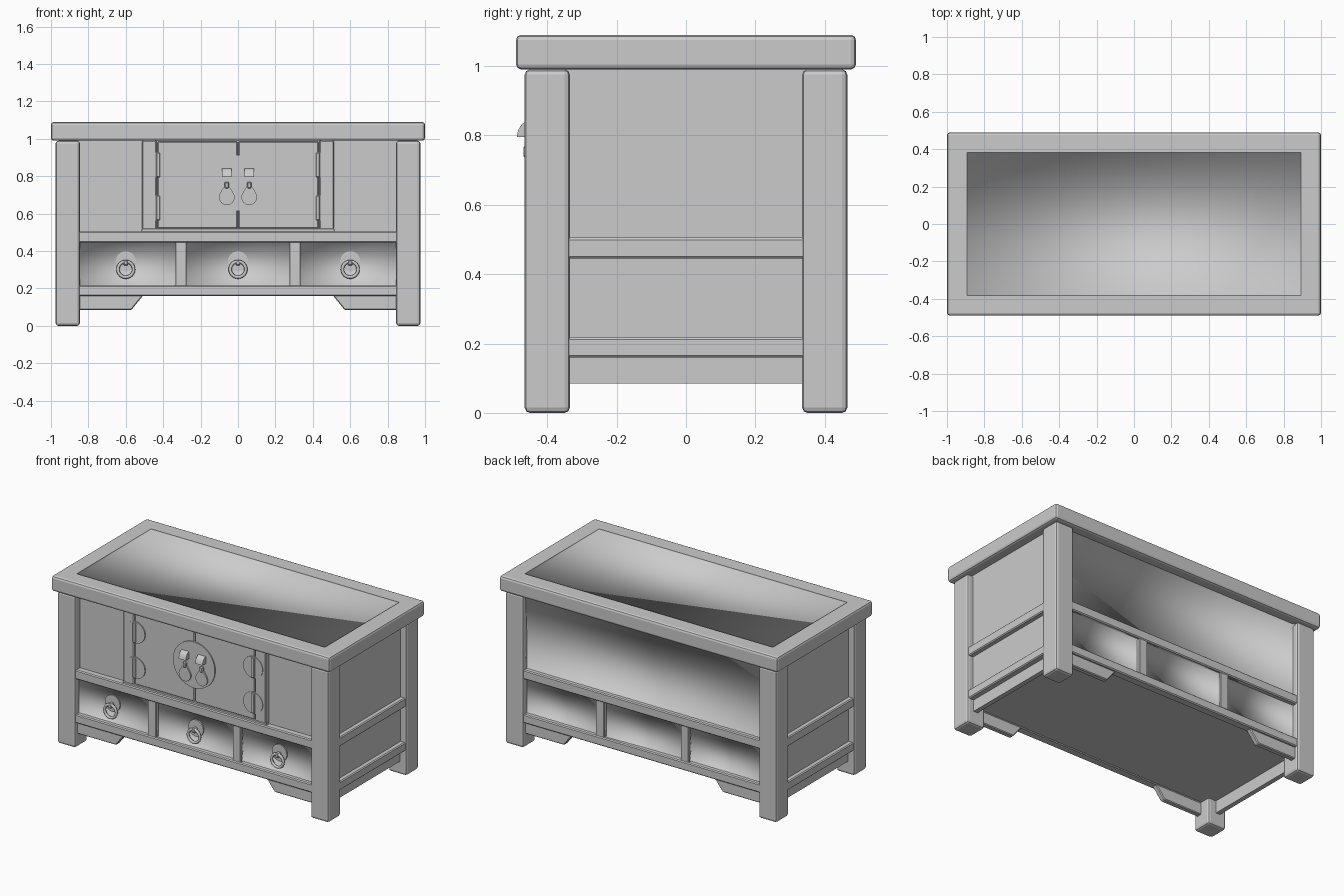
import bpy, bmesh, math
from mathutils import Matrix, Vector

if "Cube" in bpy.data.objects:
    bpy.data.objects.remove(bpy.data.objects["Cube"])

grey = bpy.data.materials.new("painted grey")
grey.diffuse_color = (0.6, 0.6, 0.6, 1)
grey.use_nodes = True
grey.node_tree.nodes["Principled BSDF"].inputs["Base Color"].default_value = grey.diffuse_color


def finish(bm, name, smooth=True):
    me = bpy.data.meshes.new(name)
    bmesh.ops.recalc_face_normals(bm, faces=bm.faces)
    bm.to_mesh(me)
    bm.free()
    me.materials.append(grey)
    ob = bpy.data.objects.new(name, me)
    bpy.context.collection.objects.link(ob)
    if smooth:
        bpy.ops.object.select_all(action='DESELECT')
        ob.select_set(True)
        bpy.context.view_layer.objects.active = ob
        bpy.ops.object.shade_smooth_by_angle(angle=math.radians(35))
    return ob


def box_bm(x, y, z):
    bm = bmesh.new()
    bmesh.ops.create_cube(bm, size=1)
    for v in bm.verts:
        v.co = [a + (b - a) * (c + 0.5) for (a, b), c in zip((x, y, z), v.co)]
    return bm


def box(name, x, y, z, bevel=0.0, seg=1):
    bm = box_bm(x, y, z)
    if bevel:
        bmesh.ops.bevel(bm, geom=bm.edges[:], offset=bevel, segments=seg,
                        profile=0.5, affect='EDGES')
    return finish(bm, name, False)


def soft_panel(name, sx, sz, y, depth):
    """Recessed panel in an XZ opening, its floor softly shaded into its walls."""
    bm = bmesh.new()
    s = 1 if y > 0 else -1
    rim = [bm.verts.new((x, y, z)) for x, z in
           ((sx[0], sz[0]), (sx[1], sz[0]), (sx[1], sz[1]), (sx[0], sz[1]))]
    low = [bm.verts.new(v.co - Vector((0, s * depth, 0))) for v in rim]
    bm.faces.new(low if s < 0 else low[::-1])
    for i in range(4):
        j = (i + 1) % 4
        q = [rim[i], rim[j], low[j], low[i]]
        bm.faces.new(q if s < 0 else q[::-1])
    for f in bm.faces:
        f.smooth = True
    me = bpy.data.meshes.new(name)
    bm.to_mesh(me)
    bm.free()
    me.materials.append(grey)
    ob = bpy.data.objects.new(name, me)
    bpy.context.collection.objects.link(ob)


def disc(name, x, z, r, y0, y1, sides=32):
    bm = bmesh.new()
    bmesh.ops.create_cone(bm, cap_ends=True, segments=sides, radius1=r, radius2=r,
                          depth=abs(y1 - y0))
    bmesh.ops.transform(bm, verts=bm.verts, matrix=Matrix.Translation((x, (y0 + y1) / 2, z))
                        @ Matrix.Rotation(math.pi / 2, 4, 'X'))
    return finish(bm, name)


def prism(name, pts, y0, y1, bevel=0.0):
    """Extrude an XZ outline along y."""
    bm = bmesh.new()
    f = bm.faces.new([bm.verts.new((x, y0, z)) for x, z in pts])
    ext = bmesh.ops.extrude_face_region(bm, geom=[f])
    for v in ext["geom"]:
        if isinstance(v, bmesh.types.BMVert):
            v.co.y = y1
    if bevel:
        bmesh.ops.bevel(bm, geom=bm.edges[:], offset=bevel, segments=1, affect='EDGES')
    return finish(bm, name, False)


def ring(name, x, y, z, r, t):
    bpy.ops.mesh.primitive_torus_add(location=(x, y, z), rotation=(math.pi / 2, 0, 0),
                                     major_radius=r, minor_radius=t,
                                     major_segments=24, minor_segments=8)
    ob = bpy.context.object
    ob.name = name
    ob.data.materials.append(grey)
    bpy.ops.object.shade_smooth()


# table top with a shallow, softly shaded recess
bm = box_bm((-1, 1), (-0.49, 0.49), (0.99, 1.09))
bmesh.ops.bevel(bm, geom=bm.edges[:], offset=0.015, segments=2, profile=0.5, affect='EDGES')
bm.normal_update()
face = max(bm.faces, key=lambda f: f.calc_center_median().z + f.calc_area())
bmesh.ops.inset_region(bm, faces=[face], thickness=0.132)
rim_edges = list(face.edges)
low = bmesh.ops.extrude_face_region(bm, geom=[face])["geom"]
for v in low:
    if isinstance(v, bmesh.types.BMVert):
        v.co.z -= 0.008
if face.is_valid:
    bm.faces.remove(face)
for f in bm.faces:
    if max(abs(v.co.x) for v in f.verts) < 0.9:
        f.smooth = True
for e in rim_edges:
    if e.is_valid:
        e.smooth = False
finish(bm, "table_top", False)

# legs
for sx in (-1, 1):
    for sy in (-1, 1):
        box("leg", sorted((sx * 0.845, sx * 0.975)), sorted((sy * 0.335, sy * 0.465)),
            (0, 0.99), 0.015, 2)

# closed inner carcass
box("carcass", (-0.935, 0.935), (-0.415, 0.415), (0.165, 0.99))

# side panels, rails and lower aprons
for sx in (-1, 1):
    for z in ((0.16, 0.217), (0.445, 0.505)):
        box("side_rail", sorted((sx * 0.90, sx * 0.966)), (-0.346, 0.346), z, 0.006)
    box("side_apron", sorted((sx * 0.90, sx * 0.93)), (-0.345, 0.345), (0.085, 0.165))

# front and back framing, drawers and corner brackets
for sy in (-1, 1):
    for z in ((0.16, 0.217), (0.445, 0.505)):
        box("long_rail", (-0.856, 0.856), sorted((sy * 0.40, sy * 0.456)), z, 0.006)
    for sx in (-1, 1):
        box("drawer_divider", sorted((sx * 0.275, sx * 0.335)),
            sorted((sy * 0.40, sy * 0.45)), (0.21, 0.45), 0.004)
        prism("corner_bracket", [(sx * 0.86, 0.165), (sx * 0.505, 0.165),
                                 (sx * 0.57, 0.085), (sx * 0.86, 0.085)],
              sy * 0.405, sy * 0.44, 0.005)
    for x in ((-0.845, -0.335), (-0.275, 0.275), (0.335, 0.845)):
        soft_panel("drawer_front", x, (0.217, 0.445), sy * 0.44, 0.015)
soft_panel("back_panel", (-0.845, 0.845), (0.505, 0.99), 0.44, 0.015)

# doors with posts and sill
D = -0.445
box("door_sill", (-0.515, 0.515), (D - 0.005, -0.40), (0.5, 0.52), 0.003)
for s in (-1, 1):
    box("door_post", sorted((s * 0.435, s * 0.512)), (D - 0.003, -0.40), (0.515, 0.99), 0.005)
    box("door", sorted((s * 0.002, s * 0.431)), (D, -0.40), (0.52, 0.985), 0.005)
    # hinge plates with pins
    for z in (0.63, 0.86):
        disc("hinge_plate", s * 0.423, z, 0.07, D - 0.007, D + 0.01)
        box("hinge_pin", (s * 0.427 - 0.011, s * 0.427 + 0.011), (D - 0.014, D),
            (z - 0.066, z + 0.066), 0.004)

# round lock plate
disc("lock_plate", 0, 0.763, 0.15, D - 0.008, D + 0.01, 48)

for s in (-1, 1):
    x = s * 0.06
    # hooded knob: quarter-round profile swept across x
    bm = bmesh.new()
    prof = [(-0.445, 0.795), (-0.488, 0.795), (-0.484, 0.815), (-0.474, 0.831),
            (-0.462, 0.84), (-0.445, 0.842)]
    f = bm.faces.new([bm.verts.new((x - 0.026, y, z)) for y, z in prof])
    for v in bmesh.ops.extrude_face_region(bm, geom=[f])["geom"]:
        if isinstance(v, bmesh.types.BMVert):
            v.co.x += 0.052
    finish(bm, "door_knob")
    # loop and teardrop pull
    box("pull_loop", (x - 0.012, x + 0.012), (-0.469, -0.445), (0.735, 0.77), 0.005)
    drop = []
    for i in range(24):
        a = 2 * math.pi * i / 24
        taper = 1 - 0.45 * max(0, math.sin(a))
        drop.append((x + 0.043 * math.cos(a) * taper, 0.692 + 0.047 * math.sin(a)
                     + 0.013 * max(0, math.sin(a))))
    prism("teardrop_pull", drop, -0.462, -0.45)

# drawer handles
for x in (-0.6, 0, 0.6):
    disc("handle_plate", x, 0.345, 0.054, -0.433, -0.42)
    box("handle_knob", (x - 0.012, x + 0.012), (-0.462, -0.425), (0.322, 0.352), 0.005)
    ring("handle_ring", x, -0.452, 0.302, 0.042, 0.009)
